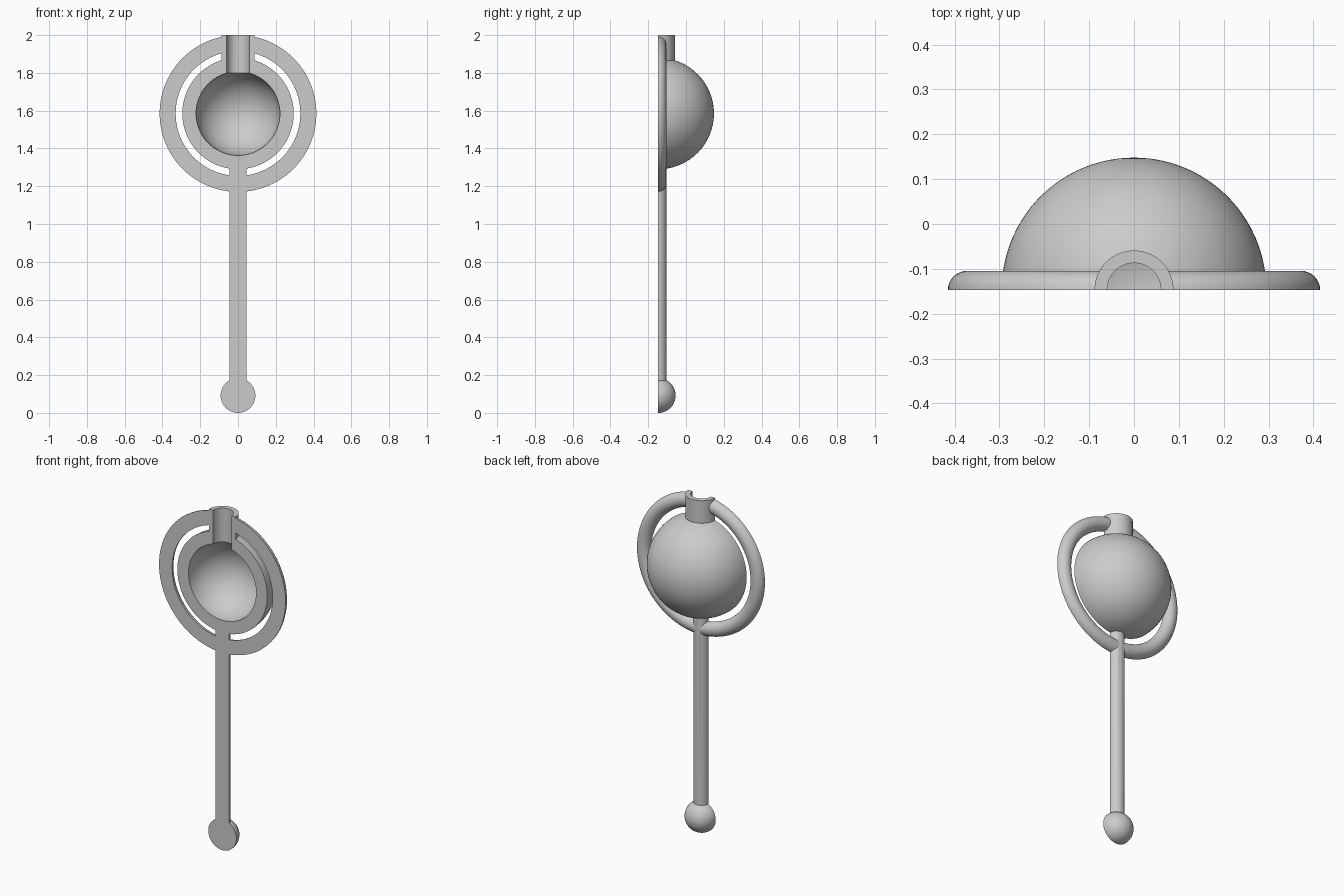
import bpy
import math

FLAT_Y = -0.147      # plane of the flat front
BOWL_Z = 1.585       # centre height of bowl and ring

old = bpy.data.objects.get("Cube")
if old:
    bpy.data.objects.remove(old, do_unlink=True)

grey = bpy.data.materials.new("plain grey")
grey.use_nodes = True
colour = (0.6, 0.6, 0.6, 1)
grey.diffuse_color = colour
grey.node_tree.nodes["Principled BSDF"].inputs["Base Color"].default_value = colour


def finish(name):
    ob = bpy.context.object
    ob.name = name
    ob.data.materials.append(grey)
    return ob


def ball(name, radius, z):
    bpy.ops.mesh.primitive_uv_sphere_add(segments=96, ring_count=49, radius=radius,
                                         location=(0, FLAT_Y, z), rotation=(math.pi / 2, 0, 0))
    return finish(name)


def rod(name, radius, bottom, top):
    sides = 64
    bpy.ops.mesh.primitive_cylinder_add(vertices=sides, radius=radius, depth=top - bottom,
                                        location=(0, FLAT_Y, (bottom + top) / 2),
                                        rotation=(0, 0, math.pi / sides))
    return finish(name)


def combine(target, other, operation):
    mod = target.modifiers.new(operation.lower(), "BOOLEAN")
    mod.operation = operation
    mod.solver = "EXACT"
    mod.object = other
    bpy.ops.object.select_all(action="DESELECT")
    bpy.context.view_layer.objects.active = target
    target.select_set(True)
    bpy.ops.object.modifier_apply(modifier=mod.name)
    bpy.data.objects.remove(other, do_unlink=True)


# Solid parts: bowl, surrounding ring, neck, stem and end knob
body = ball("hollow_bowl_with_ring_and_stem", 0.295, BOWL_Z)
bpy.ops.mesh.primitive_torus_add(major_radius=0.3725, minor_radius=0.0425,
                                 major_segments=96, minor_segments=32,
                                 location=(0, FLAT_Y, BOWL_Z), rotation=(math.pi / 2, 0, 0))
ring = finish("ring")
for part in (ring,
             rod("neck", 0.088, 1.82, 2.0),
             rod("stem", 0.044, 0.1, 1.33),
             ball("end_knob", 0.092, 0.092)):
    combine(body, part, "UNION")

# Hollow inside and open neck
combine(body, ball("cavity", 0.222, BOWL_Z), "DIFFERENCE")
combine(body, rod("neck_bore", 0.06, 1.65, 2.1), "DIFFERENCE")

# Slice away the front half
bpy.ops.mesh.primitive_cube_add(size=3, location=(0, FLAT_Y - 1.5, 1))
combine(body, finish("front_half"), "DIFFERENCE")

bpy.ops.object.shade_smooth_by_angle(angle=math.radians(30))
